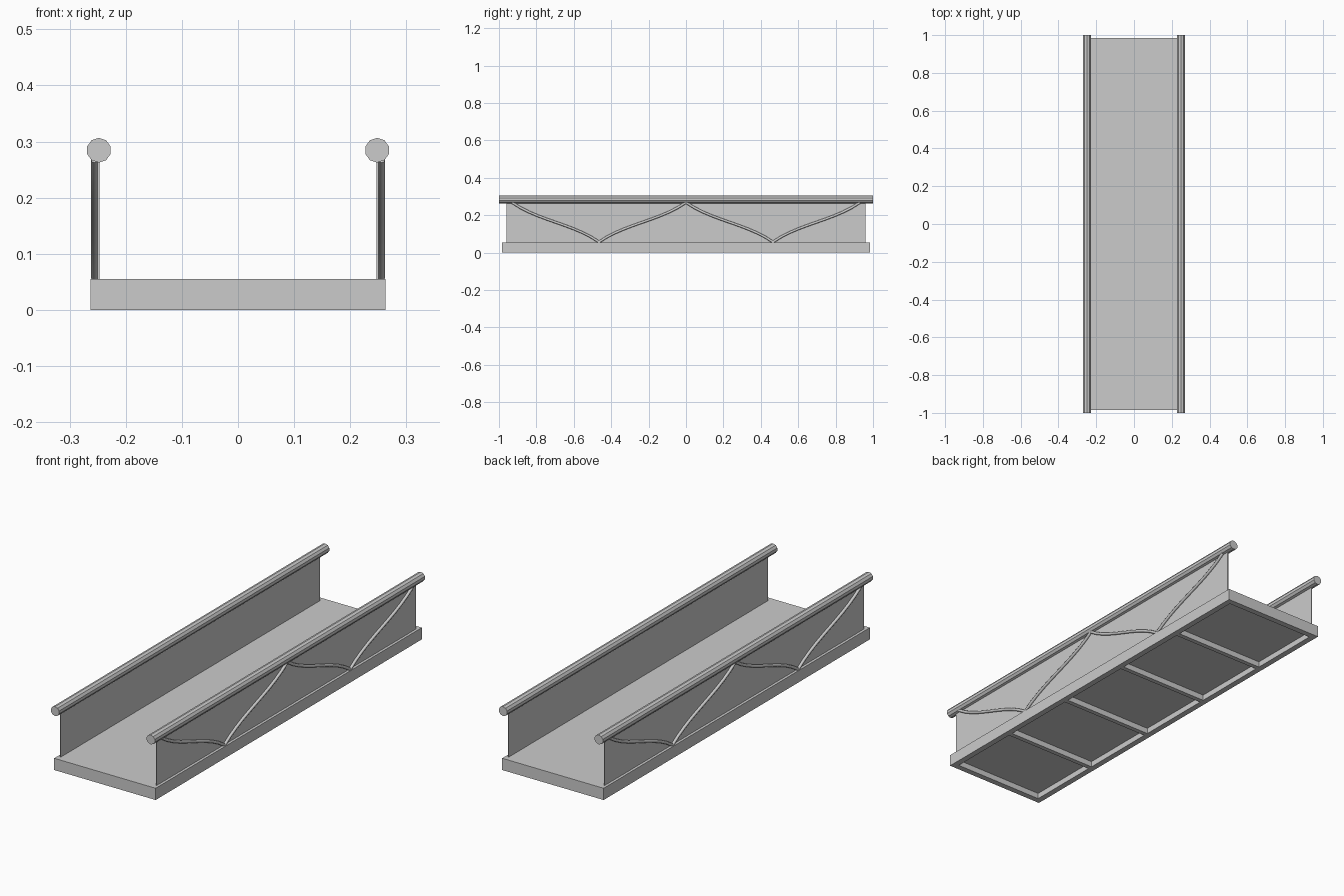
import bpy, math

if "Cube" in bpy.data.objects:
    bpy.data.objects.remove(bpy.data.objects["Cube"])

HX, HY = 0.263, 0.985   # half size of the deck
MID, TOP = 0.027, 0.055  # frame top and deck top


def box(name, x0, x1, y0, y1, z0, z1):
    bpy.ops.mesh.primitive_cube_add(size=1, location=((x0 + x1) / 2, (y0 + y1) / 2, (z0 + z1) / 2))
    ob = bpy.context.object
    ob.name = name
    ob.scale = (x1 - x0, y1 - y0, z1 - z0)
    bpy.ops.object.transform_apply(location=False, rotation=False, scale=True)
    return ob


# Deck slab
box("deck", -HX, HX, -HY, HY, MID, TOP)

# Underside frame: rim and four cross beams
W = 0.028
for s, label in ((-1, "left"), (1, "right")):
    a, b = sorted((s * HX, s * (HX - W)))
    box("frame_side_" + label, a, b, -HY, HY, 0, MID)
for s, label in ((-1, "front"), (1, "back")):
    a, b = sorted((s * HY, s * (HY - W)))
    box("frame_end_" + label, -HX + W, HX - W, a, b, 0, MID)
for i in range(1, 5):
    y = -HY + 2 * HY * i / 5
    box(f"cross_beam_{i}", -HX + W, HX - W, y - 0.011, y + 0.011, 0, MID)


def brace(name, x):
    """Wavy zigzag bar running along the outside of a side panel."""
    cu = bpy.data.curves.new(name, 'CURVE')
    cu.dimensions = '3D'
    cu.bevel_depth = 0.0068
    cu.bevel_resolution = 2
    cu.resolution_u = 10
    cu.use_fill_caps = True
    hi, lo, step = 0.268, 0.057, 0.465
    for k in range(-2, 2):
        y0, y1 = k * step, (k + 1) * step
        z0, z1 = (hi, lo) if k % 2 == 0 else (lo, hi)
        sp = cu.splines.new('BEZIER')
        sp.bezier_points.add(1)
        p, q = sp.bezier_points
        for pt in (p, q):
            pt.handle_left_type = pt.handle_right_type = 'FREE'
        d = 0.098 if z0 > z1 else -0.098
        p.co, q.co = (x, y0, z0), (x, y1, z1)
        p.handle_right, p.handle_left = (x, y0 + 0.14, z0 - d), (x, y0 - 0.14, z0 + d)
        q.handle_left, q.handle_right = (x, y1 - 0.14, z1 + d), (x, y1 + 0.14, z1 - d)
    ob = bpy.data.objects.new(name, cu)
    bpy.context.collection.objects.link(ob)


# Side panels, braces and handrails
for s, label in ((-1, "left"), (1, "right")):
    a, b = sorted((s * 0.2465, s * 0.2505))
    box("side_panel_" + label, a, b, -0.96, 0.96, TOP, 0.275)
    brace("brace_" + label, s * 0.2555)
    bpy.ops.mesh.primitive_cylinder_add(vertices=10, radius=0.022, depth=2,
                                        location=(s * 0.248, 0, 0.2845),
                                        rotation=(math.pi / 2, 0, 0))
    bpy.context.object.name = "handrail_" + label
